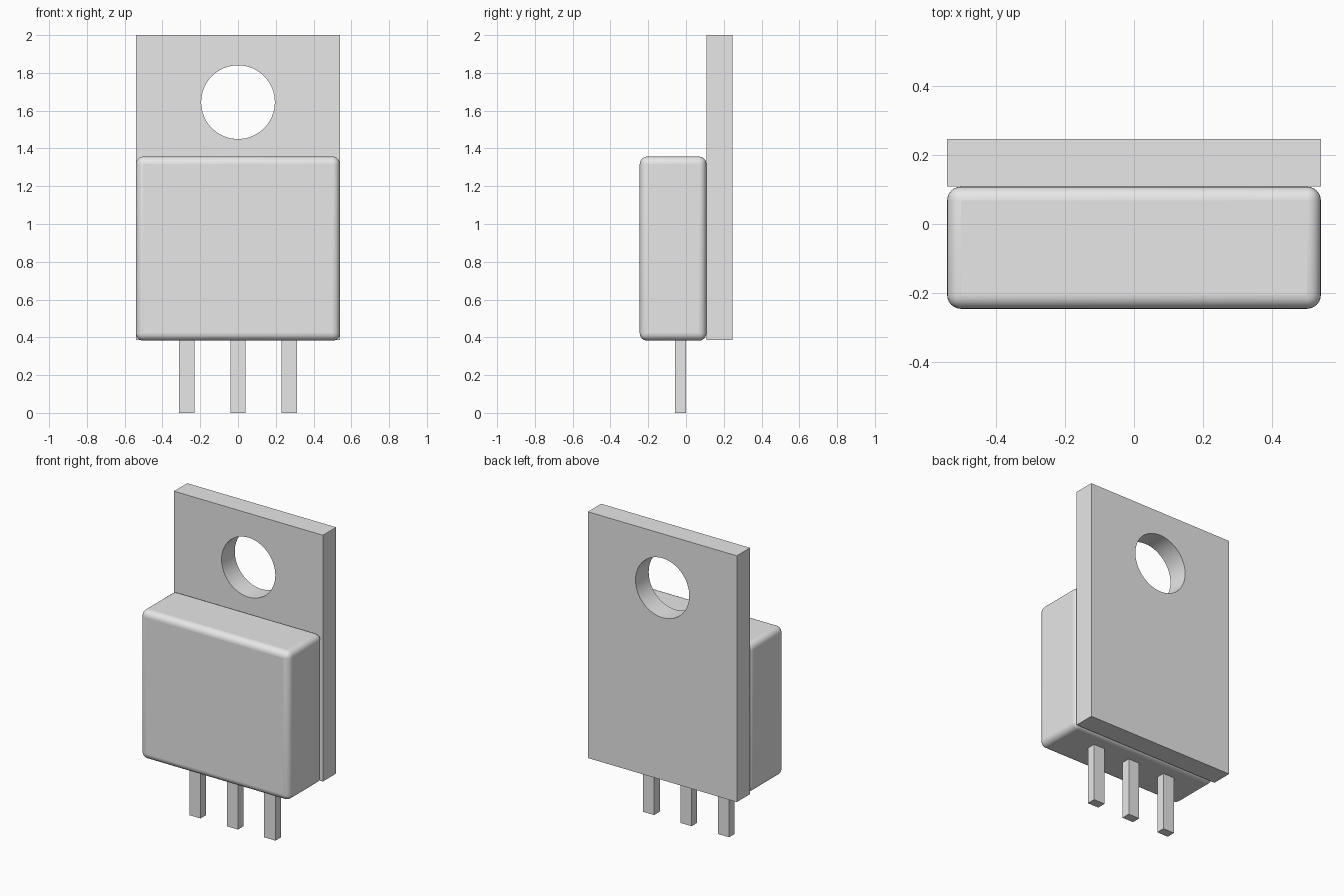
import bpy
import bmesh
import math
from mathutils import Vector

cube = bpy.data.objects.get("Cube")
if cube:
    bpy.data.objects.remove(cube, do_unlink=True)

# One plain grey for every part
grey = bpy.data.materials.new("light grey")
grey.use_nodes = True
colour = (0.8, 0.8, 0.8, 1)
grey.diffuse_color = colour
grey.node_tree.nodes["Principled BSDF"].inputs["Base Color"].default_value = colour

HALF_WIDTH = 0.54
BASE, TOP = 0.385, 2.0
SEAM, BACK = 0.108, 0.245


def add_object(name, bm):
    bmesh.ops.recalc_face_normals(bm, faces=bm.faces)
    mesh = bpy.data.meshes.new(name)
    bm.to_mesh(mesh)
    bm.free()
    mesh.materials.append(grey)
    obj = bpy.data.objects.new(name, mesh)
    bpy.context.collection.objects.link(obj)
    return obj


def add_box(name, low, high):
    low, high = Vector(low), Vector(high)
    bm = bmesh.new()
    bmesh.ops.create_cube(bm, size=1)
    bmesh.ops.scale(bm, vec=high - low, verts=bm.verts)
    bmesh.ops.translate(bm, vec=(low + high) / 2, verts=bm.verts)
    return add_object(name, bm)


def smooth(obj, angle=30):
    bpy.ops.object.select_all(action="DESELECT")
    obj.select_set(True)
    bpy.context.view_layer.objects.active = obj
    bpy.ops.object.shade_smooth_by_angle(angle=math.radians(angle))


def add_loop(bm, points):
    verts = [bm.verts.new((x, SEAM, z)) for x, z in points]
    return [bm.edges.new((a, b)) for a, b in zip(verts, verts[1:] + verts[:1])]


# Mounting plate with a round through-hole
bm = bmesh.new()
outline = [(-HALF_WIDTH, BASE), (HALF_WIDTH, BASE), (HALF_WIDTH, TOP), (-HALF_WIDTH, TOP)]
segments, radius, hole_z = 64, 0.195, 1.645
angles = [math.tau * i / segments for i in range(segments)]
hole = [(radius * math.cos(a), hole_z + radius * math.sin(a)) for a in angles]
edges = add_loop(bm, outline) + add_loop(bm, hole)
bmesh.ops.triangle_fill(bm, edges=edges, use_beauty=True, normal=(0, -1, 0))
extruded = bmesh.ops.extrude_face_region(bm, geom=bm.faces[:], use_keep_orig=True)
moved = [v for v in extruded["geom"] if isinstance(v, bmesh.types.BMVert)]
bmesh.ops.translate(bm, vec=(0, BACK - SEAM, 0), verts=moved)
smooth(add_object("mounting_plate", bm))

# Rounded body
body = add_box("body", (-HALF_WIDTH, -BACK, BASE - 0.003), (HALF_WIDTH, SEAM, 1.357))
bevel = body.modifiers.new("rounded edges", "BEVEL")
bevel.width = 0.04
bevel.segments = 6
smooth(body, 40)

# Three straight leads, ending inside the body
for name, x in (("right_lead", -0.272), ("middle_lead", 0), ("left_lead", 0.272)):
    add_box(name, (x - 0.041, -0.058, 0), (x + 0.041, 0, BASE + 0.05))
